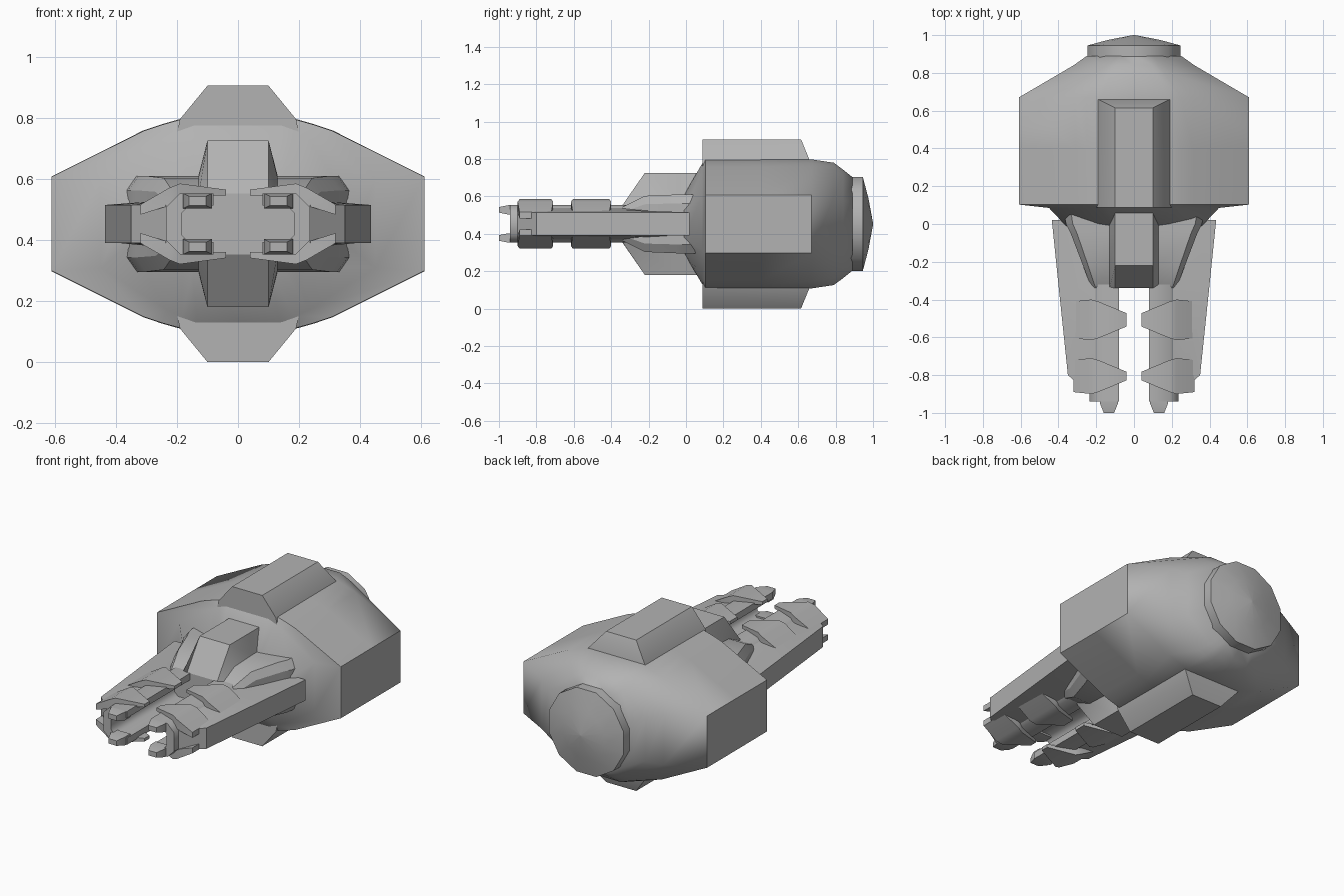
import bpy, bmesh, math

cube = bpy.data.objects.get("Cube")
if cube:
    bpy.data.objects.remove(cube, do_unlink=True)

MID = 0.4525  # height of the horizontal symmetry plane

grey = bpy.data.materials.new("hull_grey")
grey.use_nodes = True
COLOUR = (0.45, 0.45, 0.45, 1)
grey.diffuse_color = COLOUR
bsdf = next(n for n in grey.node_tree.nodes if n.type == 'BSDF_PRINCIPLED')
bsdf.inputs["Base Color"].default_value = COLOUR


def loft(name, rings, angle=40):
    """Skin a list of equal-length point rings and cap both ends."""
    bm = bmesh.new()
    loops = [[bm.verts.new((x, y, z + MID)) for x, y, z in r] for r in rings]
    n = len(loops[0])
    for a, b in zip(loops, loops[1:]):
        for i in range(n):
            j = (i + 1) % n
            bm.faces.new((a[i], a[j], b[j], b[i]))
    bm.faces.new(loops[0])
    bm.faces.new(loops[-1])
    bmesh.ops.remove_doubles(bm, verts=bm.verts, dist=0.0005)
    bmesh.ops.recalc_face_normals(bm, faces=bm.faces)
    mesh = bpy.data.meshes.new(name)
    bm.to_mesh(mesh)
    bm.free()
    mesh.materials.append(grey)
    obj = bpy.data.objects.new(name, mesh)
    bpy.context.collection.objects.link(obj)
    bpy.ops.object.select_all(action='DESELECT')
    obj.select_set(True)
    bpy.context.view_layer.objects.active = obj
    bpy.ops.object.shade_smooth_by_angle(angle=math.radians(angle))
    return obj


def section(y, quarter):
    """Mirror a quarter outline (side to top) into a full ring at depth y."""
    top = quarter + [(-x, z) for x, z in reversed(quarter) if x > 0]
    ring = top + [(x, -z) for x, z in reversed(top)]
    return [(x, y, z) for x, z in ring]


# Main hull: front shoulder, broad flank, rounded tail
hull_profile = [(1, .45), (.51, .885), (.41, .945), (.3, 1), (0, 1)]
hull_rings = []
for y, w, h in [(-.01, .36, .157), (.085, .45, .32), (.103, .61, .343),
                (.4, .61, .345), (.67, .61, .345), (.79, .405, .327),
                (.84, .32, .29), (.89, .25, .25)]:
    hull_rings.append(section(y, [(w * a, h * b) for a, b in hull_profile]))
loft("hull", hull_rings, 50)

# Rounded tail cap
tail = []
for y, s in [(.82, 1), (.945, 1), (.975, .55), (1.0, .02)]:
    tail.append([(s * .247 * math.cos(t) / .966, y, s * .252 * math.sin(t) / .966)
                 for t in (math.pi * (2 * i + 1) / 12 for i in range(12))])
loft("tail_cap", tail, 50)


# Top and bottom fins
def fin_ring(w, back, z):
    return [(-w, .087, z), (w, .087, z), (w, back, z), (-w, back, z)]


for name, s in (("top_fin", 1), ("bottom_fin", -1)):
    loft(name, [fin_ring(.21, .67, .25 * s), fin_ring(.19, .66, .343 * s),
                fin_ring(.1, .615, MID * s)], 30)

# Neck block with a raised central ridge
neck = []
for y, w, shoulder, ridge in [(.12, .38, .157, .273), (0, .36, .157, .273),
                              (-.05, .335, .157, .273), (-.22, .27, .15, .273),
                              (-.34, .225, .09, .1)]:
    neck.append(section(y, [(w, shoulder * .7), (w * .9, shoulder),
                            (.13, shoulder), (.1, ridge), (0, ridge)]))
loft("neck", neck, 30)


# Jaw arms, each with a channel rail, two pairs of teeth and two prongs
def sided(ring, s):
    return [(x * s, y, z) for x, y, z in ring]


rail_half = [(.08, .06), (.16, .06), (.185, .035)]
rail_outer = [(.235, .055), (.19, .1), (.08, .1)]
rail_profile = (rail_half + [(x, -z) for x, z in reversed(rail_half)]
                + [(x, -z) for x, z in reversed(rail_outer)] + rail_outer)

for side, s in (("left", 1), ("right", -1)):
    arm = []
    for y, outer, inner, h in [(.02, .435, .2, .062), (-.34, .398, .2, .085),
                               (-.8, .35, .2, .085), (-.9, .236, .19, .07)]:
        edge = min(h, .062)
        arm.append(sided([(outer, y, -edge), (outer, y, edge),
                          (inner + (outer - inner) * .4, y, (edge + h) / 2),
                          (inner, y, h), (inner, y, -h),
                          (inner + (outer - inner) * .4, y, -(edge + h) / 2)], s))
    loft(side + "_arm", arm, 35)

    loft(side + "_rail", [sided([(x, y, z) for x, z in rail_profile], s)
                          for y in (-.3, -.94)], 50)

    for level, v in (("upper", 1), ("lower", -1)):
        for place, start, end in (("rear", -.4, -.615), ("front", -.71, -.9)):
            tooth = []
            for x, inset, low, high in [(.32, .01, .03, .063), (.225, 0, .06, .118),
                                        (.19, .01, .09, .132), (.04, .072, .093, .112)]:
                a, b = start - inset, end + inset
                tooth.append(sided([(x, a, low * v), (x, b, low * v),
                                    (x, b, high * v), (x, a, high * v)], s))
            loft(f"{side}_{level}_{place}_tooth", tooth, 35)

        prong = []
        for y, x0, x1, z0, z1 in [(-.9, .085, .18, .05, .1), (-.95, .085, .18, .05, .1),
                                  (-1.0, .105, .16, .06, .09)]:
            prong.append(sided([(x0, y, z0 * v), (x1, y, z0 * v),
                                (x1, y, z1 * v), (x0, y, z1 * v)], s))
        loft(f"{side}_{level}_prong", prong, 35)
